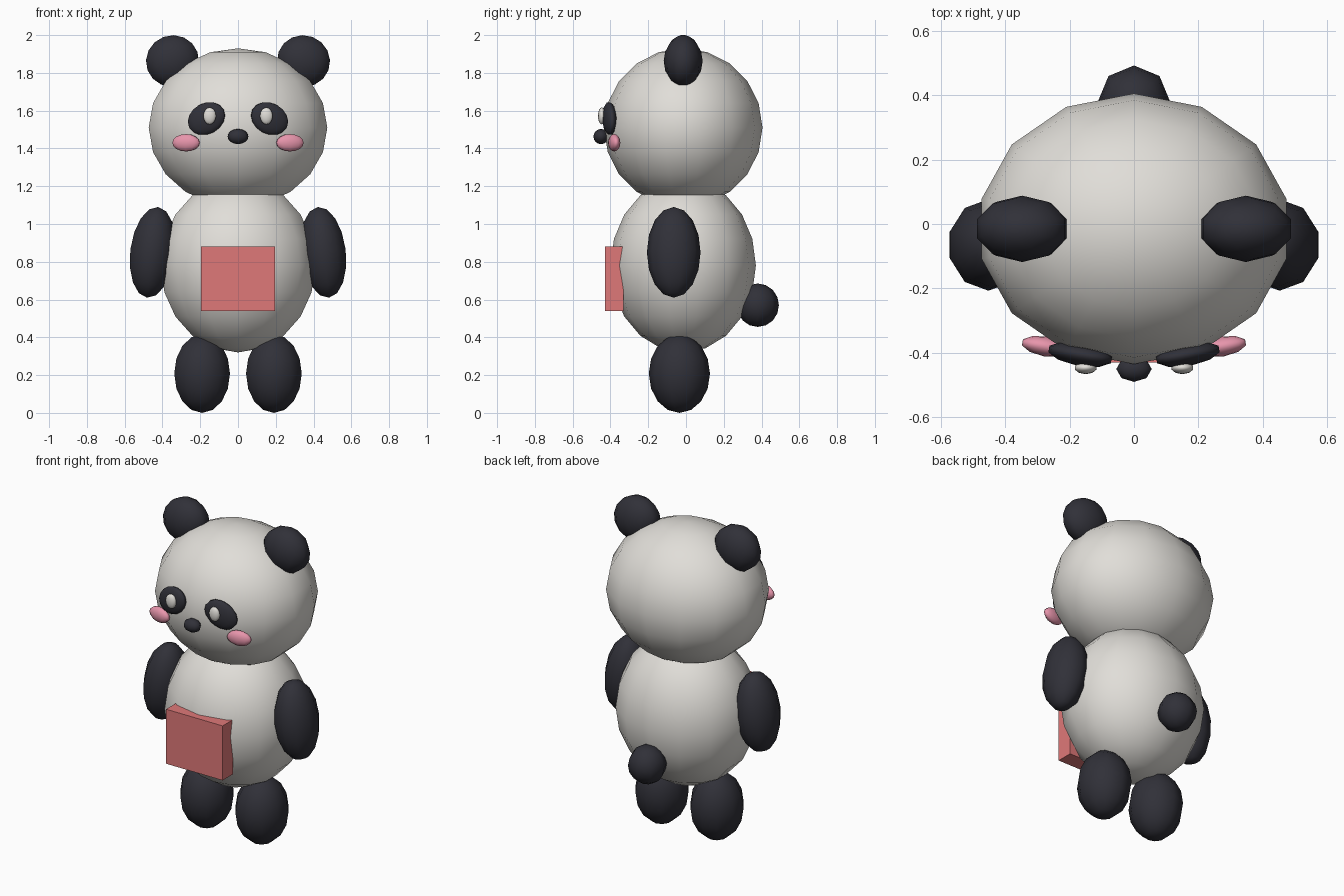
import bpy
from math import radians

if "Cube" in bpy.data.objects:
    bpy.data.objects.remove(bpy.data.objects["Cube"], do_unlink=True)


def material(name, color):
    m = bpy.data.materials.new(name)
    m.use_nodes = True
    m.diffuse_color = (*color, 1)
    bsdf = m.node_tree.nodes["Principled BSDF"]
    bsdf.inputs["Base Color"].default_value = (*color, 1)
    bsdf.inputs["Roughness"].default_value = 0.8
    return m


white = material("warm white fur", (0.75, 0.73, 0.69))
black = material("blue black fur", (0.03, 0.03, 0.04))
pink = material("blush pink", (0.8, 0.3, 0.41))
coral = material("coral red", (0.74, 0.19, 0.19))


def ball(name, loc, radii, mat, segments=10, rings=8, tilt=0, yaw=0):
    """Smooth ellipsoid; tilt turns it about y, yaw about z."""
    bpy.ops.mesh.primitive_uv_sphere_add(
        segments=segments, ring_count=rings, radius=1, location=loc,
        rotation=(0, radians(tilt), radians(yaw)))
    ob = bpy.context.object
    ob.name = name
    ob.scale = radii
    ob.data.materials.append(mat)
    bpy.ops.object.shade_smooth()
    return ob


def pair(name, loc, radii, mat, tilt=0, yaw=0, **kw):
    """Left and right copies, mirrored across x."""
    for side, s in (("left", 1), ("right", -1)):
        ball(f"{side}_{name}", (s * loc[0], loc[1], loc[2]), radii, mat,
             tilt=s * tilt, yaw=s * yaw, **kw)


# Torso and head
ball("body", (0, -0.015, 0.78), (0.42, 0.385, 0.46), white, segments=14, rings=10)
ball("head", (0, -0.015, 1.51), (0.485, 0.42, 0.42), white, segments=14, rings=10)

# Ears, arms, legs and tail
pair("ear", (0.347, -0.015, 1.863), (0.148, 0.103, 0.136), black, tilt=20)
pair("arm", (0.452, -0.065, 0.85), (0.125, 0.142, 0.242), black, tilt=-7)
pair("leg", (0.19, -0.035, 0.208), (0.155, 0.162, 0.208), black)
ball("tail", (0, 0.38, 0.57), (0.112, 0.112, 0.115), black, segments=8)

# Face
pair("eye_patch", (0.167, -0.405, 1.558), (0.108, 0.036, 0.082), black, tilt=28, yaw=10)
pair("eye_shine", (0.15, -0.446, 1.572), (0.035, 0.02, 0.045), white)
pair("cheek", (0.275, -0.38, 1.43), (0.076, 0.031, 0.046), pink, yaw=10)
ball("nose", (0, -0.45, 1.463), (0.055, 0.04, 0.04), black, segments=8)

# Flat block on the belly
bpy.ops.mesh.primitive_cube_add(size=1, location=(0, -0.38, 0.71))
block = bpy.context.object
block.name = "belly_block"
block.scale = (0.39, 0.1, 0.34)
block.data.materials.append(coral)
